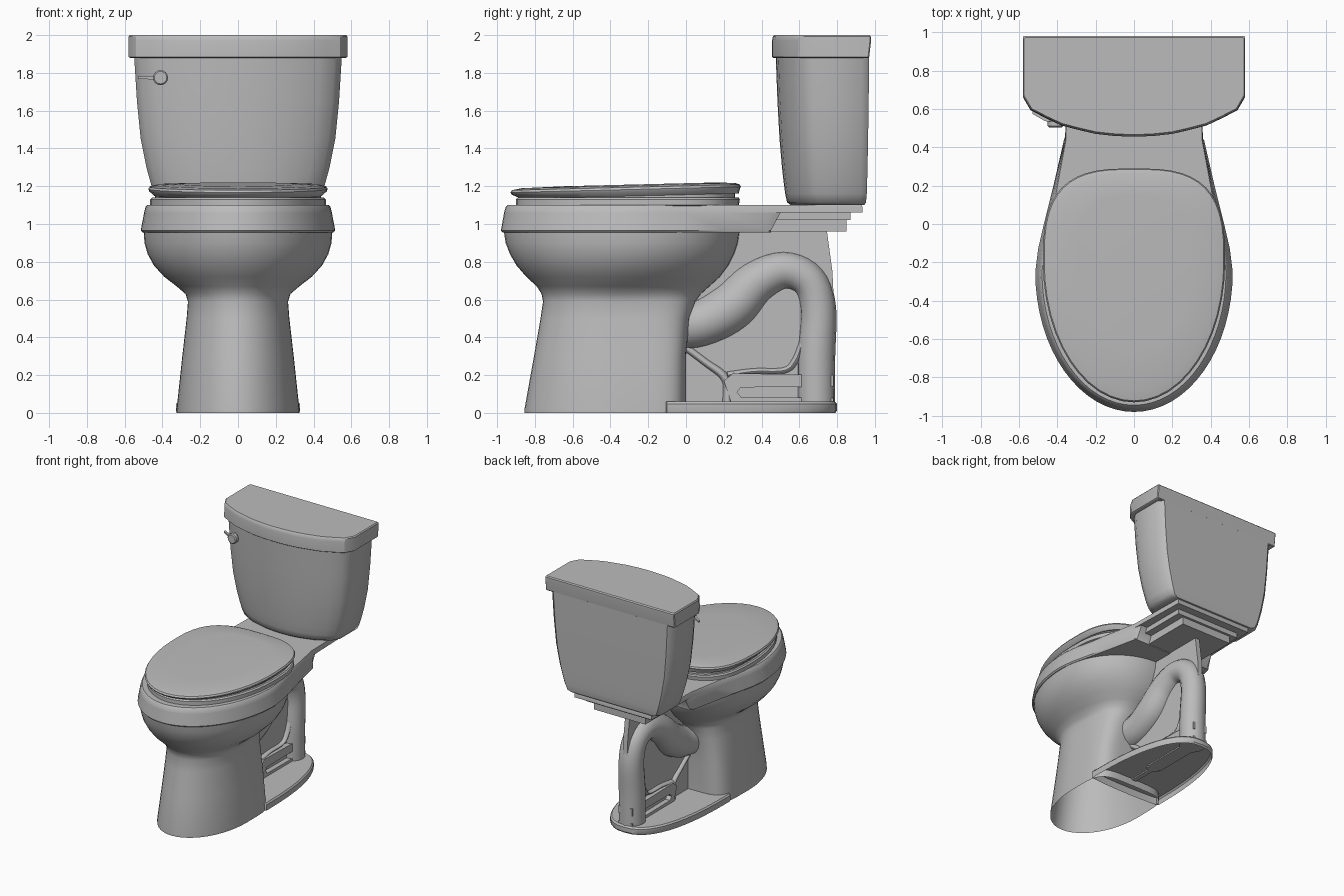
import bpy, bmesh, math
from mathutils import Vector

cube = bpy.data.objects.get("Cube")
if cube:
    bpy.data.objects.remove(cube, do_unlink=True)

grey = bpy.data.materials.new("grey ceramic")
grey.use_nodes = True
COL = (0.5, 0.5, 0.5, 1)
grey.diffuse_color = COL
grey.node_tree.nodes["Principled BSDF"].inputs["Base Color"].default_value = COL


def finish(name, bm, angle=35, flip_fix=True):
    if flip_fix:
        bmesh.ops.recalc_face_normals(bm, faces=bm.faces)
    me = bpy.data.meshes.new(name)
    bm.to_mesh(me)
    bm.free()
    ob = bpy.data.objects.new(name, me)
    bpy.context.collection.objects.link(ob)
    me.materials.append(grey)
    bpy.ops.object.select_all(action='DESELECT')
    ob.select_set(True)
    bpy.context.view_layer.objects.active = ob
    bpy.ops.object.shade_smooth_by_angle(angle=math.radians(angle))
    return ob


def loft(name, rings, bottom=True, top=True, angle=35):
    """Skin a list of closed rings that have equal point counts."""
    bm = bmesh.new()
    loops = [[bm.verts.new(p) for p in r] for r in rings]
    n = len(loops[0])
    for a, b in zip(loops, loops[1:]):
        for i in range(n):
            j = (i + 1) % n
            bm.faces.new((a[i], a[j], b[j], b[i]))
    if bottom:
        bm.faces.new(loops[0][::-1])
    if top:
        bm.faces.new(loops[-1])
    return finish(name, bm, angle)


def egg(z, w, yf, yb, ym, p=2.0, n=48, slope=0.0):
    """Egg outline: elliptical front, superelliptical back."""
    pts = []
    for i in range(n):
        t = 2 * math.pi * i / n
        c, s = math.cos(t), math.sin(t)
        e = 2 / p if s > 0 else 1.0
        x = w * math.copysign(abs(c) ** e, c)
        y = ym + ((yb - ym) * s ** e if s > 0 else (ym - yf) * s)
        pts.append((x, y, z + slope * y))
    return pts


def mirrored(half, z):
    """Close a half outline (x > 0, back to front) across x = 0."""
    return [(x, y, z) for x, y in half] + [(-x, y, z) for x, y in half[::-1] if x > 1e-6]


def rim_ring(z, w, yf, yb):
    ym, d = -0.25, w - 0.515
    half = [(0.345, yb), (0.365 + d * .3, 0.44), (0.42 + d * .6, 0.2), (0.47 + d, 0.0), (0.5 + d, -0.13)]
    for i in range(17):
        t = math.pi / 2 * i / 16
        half.append((w * math.cos(t), ym - (ym - yf) * math.sin(t)))
    half[-1] = (0.0, yf)
    return mirrored(half, z)


def tank_ring(z, w, yf, yb, r=0.02):
    base = [(.58 - r, .98), (.58, .98 - r), (.58, .67), (.54, .60), (.46, .558), (.38, .52),
            (.29, .496), (.2, .475), (.1, .464), (0, .46)]
    half = [(x * w / .58, yf + (y - .46) / .52 * (yb - yf)) for x, y in base]
    return mirrored(half, z)


def sweep(name, path, x=0.0, steps=5, sides=16, xs=1.0):
    """Round tube along (y, z, radius) points in a vertical plane."""
    P = [Vector(p) for p in path]
    P = [2 * P[0] - P[1]] + P + [2 * P[-1] - P[-2]]
    pts = []
    for i in range(1, len(P) - 2):
        a, b, c, d = P[i - 1:i + 3]
        for k in range(steps):
            t = k / steps
            pts.append(.5 * (2 * b + (c - a) * t + (2 * a - 5 * b + 4 * c - d) * t * t
                             + (3 * b - a - 3 * c + d) * t ** 3))
    pts.append(P[-2])
    rings = []
    for i, p in enumerate(pts):
        q = pts[min(i + 1, len(pts) - 1)] - pts[max(i - 1, 0)]
        l = math.hypot(q.x, q.y)
        ny, nz = -q.y / l, q.x / l
        ring = []
        for k in range(sides):
            u = 2 * math.pi * k / sides
            ring.append((x + p.z * xs * math.cos(u), p.x + ny * p.z * math.sin(u),
                         p.y + nz * p.z * math.sin(u)))
        rings.append(ring)
    return loft(name, rings, angle=50)


def plate(name, outline, half):
    """Flat web: a (y, z) outline given thickness across x."""
    return loft(name, [[(s, y, z) for y, z in outline] for s in (-half, half)])


def box(name, x, y0, y1, z0, z1):
    return loft(name, [[(-x, y0, z), (x, y0, z), (x, y1, z), (-x, y1, z)] for z in (z0, z1)])


# Pedestal and bowl: one shell, open at the floor
body = [(0, .325, -.855, .0, -.35, 5), (.02, .325, -.855, .0, -.35, 5), (.3, .295, -.805, .0, -.36, 5),
        (.5, .272, -.77, .02, -.38, 4), (.59, .265, -.757, .05, -.38, 3.2), (.63, .278, -.765, .08, -.37, 2.6),
        (.67, .325, -.79, .125, -.35, 2.3), (.72, .39, -.845, .18, -.33, 2.1), (.78, .445, -.897, .225, -.3, 2.1),
        (.84, .478, -.932, .255, -.28, 2.1), (.9, .495, -.955, .275, -.26, 2.1), (.965, .5, -.965, .285, -.25, 2.1)]
loft("pedestal_bowl", [egg(*b) for b in body], bottom=False, angle=45)

# Rim running back into the tank deck
loft("rim_deck", [rim_ring(.955, .505, -.97, .45), rim_ring(.965, .515, -.98, .45),
                  rim_ring(1.06, .497, -.963, .5), rim_ring(1.06, .497, -.963, .935),
                  rim_ring(1.09, .49, -.955, .935), rim_ring(1.1, .48, -.945, .93)])
box("deck_step", .29, .45, .87, 1.02, 1.06)
box("deck_block", .23, .44, .85, .96, 1.03)

# Seat and sloping lid
loft("seat", [egg(1.095, .455, -.89, .27, -.2, 3), egg(1.1, .465, -.9, .28, -.2, 3),
              egg(1.13, .465, -.9, .285, -.2, 3), egg(1.14, .455, -.89, .28, -.2, 3)])
loft("lid_gap", [egg(1.13, .44, -.86, .26, -.2, 3), egg(1.165, .44, -.86, .26, -.2, 3)])
s = .025
loft("seat_lid", [egg(1.155, .445, -.87, .28, -.2, 3, slope=s), egg(1.178, .47, -.922, .285, -.2, 3, slope=s),
                  egg(1.19, .475, -.93, .29, -.2, 3, slope=s), egg(1.202, .468, -.922, .285, -.2, 3, slope=s),
                  egg(1.211, .43, -.87, .26, -.2, 3, slope=s), egg(1.216, .3, -.65, .15, -.2, 2.6, slope=s)])

# Tank and tank lid
tank = [(1.1, .39, .555, .945), (1.115, .425, .535, .953), (1.16, .445, .525, .957), (1.22, .463, .517, .959),
        (1.3, .485, .508, .961), (1.45, .515, .495, .964), (1.65, .535, .484, .967), (1.89, .55, .475, .97)]
loft("tank", [tank_ring(*t, r=.04) for t in tank], angle=45)
loft("tank_lid", [tank_ring(1.88, .572, .462, .965, .006), tank_ring(1.885, .58, .455, .97, .006),
                  tank_ring(1.97, .58, .455, .98, .006), tank_ring(1.992, .58, .46, .98, .006),
                  tank_ring(2.0, .573, .466, .972, .006)], angle=30)

# Flush handle: round knob and lever
def disc(y, r):
    return [(-.41 + r * math.cos(k * math.pi / 8), y, 1.775 + r * math.sin(k * math.pi / 8)) for k in range(16)]
loft("handle_knob", [disc(.6, .03), disc(.535, .03), disc(.535, .04), disc(.51, .04), disc(.503, .033)])
lever = []
for x, y, h in ((-.41, .525, .011), (-.47, .55, .009), (-.53, .585, .006)):
    lever.append([(x, y - .01, 1.775 - h), (x, y + .01, 1.775 - h), (x, y + .01, 1.775 + h), (x, y - .01, 1.775 + h)])
loft("handle_lever", lever)

# Floor flange, open underneath
flange = [(0, .325, .79), (.012, .328, .8), (.048, .328, .8), (.06, .318, .788)]
loft("floor_flange", [egg(z, w, -.12, yb, -.1, 2.5) for z, w, yb in flange], bottom=False)

# Trapway pipe
sweep("trapway", [(-.08, .46, .13), (.08, .475, .125), (.24, .56, .13), (.37, .69, .115), (.52, .755, .1),
                  (.65, .7, .095), (.7, .55, .095), (.69, .3, .1), (.69, .05, .1)])

# Thin centre web filling the loop and reaching the deck
plate("centre_web", [(-.03, .05), (.77, .05), (.785, .55), (.775, .75), (.745, .97), (-.03, .97)], .02)

# Raised ribs along the lower web
plate("foot_beam", [(.24, .05), (.78, .05), (.78, .08), (.29, .085), (.27, .11), (.29, .135),
                    (.78, .14), (.78, .2), (.25, .21), (.2, .17)], .06)
sweep("brace_rib", [(-.02, .36, .022), (.1, .27, .022), (.21, .18, .025), (.22, .05, .028)], xs=2)
sweep("loop_rib", [(.22, .2, .02), (.36, .22, .018), (.52, .225, .018), (.58, .28, .02), (.62, .38, .02)], xs=2.5)
